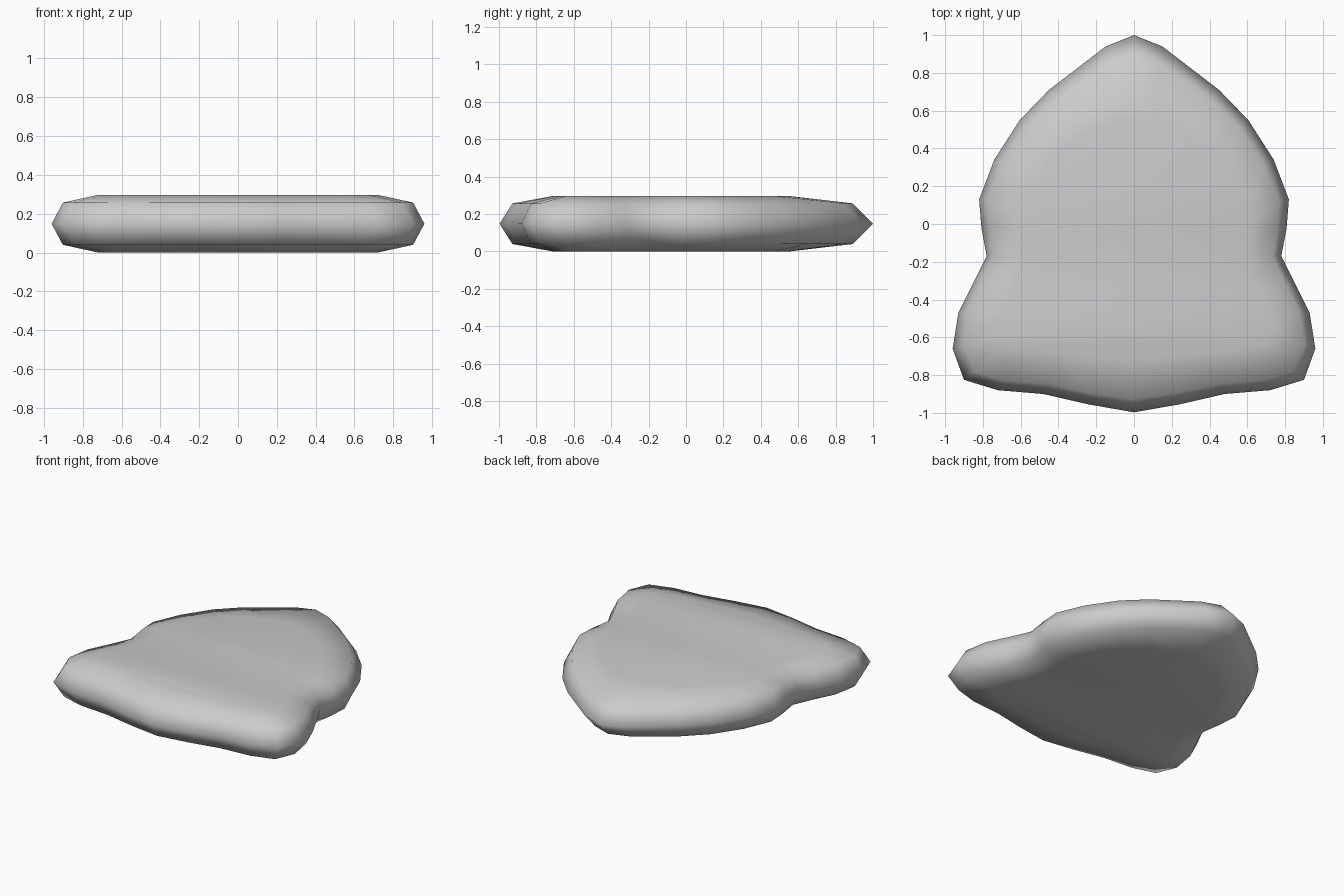
import bpy, bmesh

if "Cube" in bpy.data.objects:
    bpy.data.objects.remove(bpy.data.objects["Cube"])

# Right half of the outline, back tip to front tip: widest rim, and edge of the flat face
rim = [(0, 1.0), (.15, .94), (.45, .71), (.605, .55), (.74, .34), (.82, .13),
       (.808, -.02), (.78, -.17), (.855, -.32), (.93, -.47), (.96, -.66),
       (.90, -.825), (.72, -.88), (.48, -.90), (.24, -.955), (0, -.997)]
flat = [(0, .55), (.09, .54), (.28, .47), (.40, .38), (.51, .24), (.60, .10),
        (.60, -.03), (.59, -.18), (.63, -.33), (.69, -.46), (.72, -.58),
        (.67, -.64), (.54, -.67), (.38, -.68), (.19, -.70), (0, -.71)]


def mirrored(half):
    return half + [(-x, y) for x, y in half[-2:0:-1]]


outer, inner = mirrored(rim), mirrored(flat)
bm = bmesh.new()


def ring(t, z):
    """Closed loop blended between the rim (t=0) and the flat face (t=1)."""
    return [bm.verts.new((a[0] + (b[0] - a[0]) * t, a[1] + (b[1] - a[1]) * t, z))
            for a, b in zip(outer, inner)]


# Pillow-edged slab: rings from underside to top
rings = [ring(t, z) for t, z in ((1, 0), (.24, .04), (0, .148), (.24, .257), (1, .297))]
n = len(outer)
for lo, hi in zip(rings, rings[1:]):
    for i in range(n):
        j = (i + 1) % n
        bm.faces.new((lo[i], lo[j], hi[j], hi[i]))

# Flat faces, split in strips across the width
for loop in (rings[0], rings[-1]):
    half = n // 2
    for i in range(half):
        quad = [loop[i], loop[i + 1], loop[(n - i - 1) % n], loop[(n - i) % n]]
        bm.faces.new(list(dict.fromkeys(quad)))

bmesh.ops.recalc_face_normals(bm, faces=bm.faces)
for f in bm.faces:
    f.smooth = True
mesh = bpy.data.meshes.new("padded_slab")
bm.to_mesh(mesh)
bm.free()
slab = bpy.data.objects.new("padded_slab", mesh)
bpy.context.collection.objects.link(slab)
